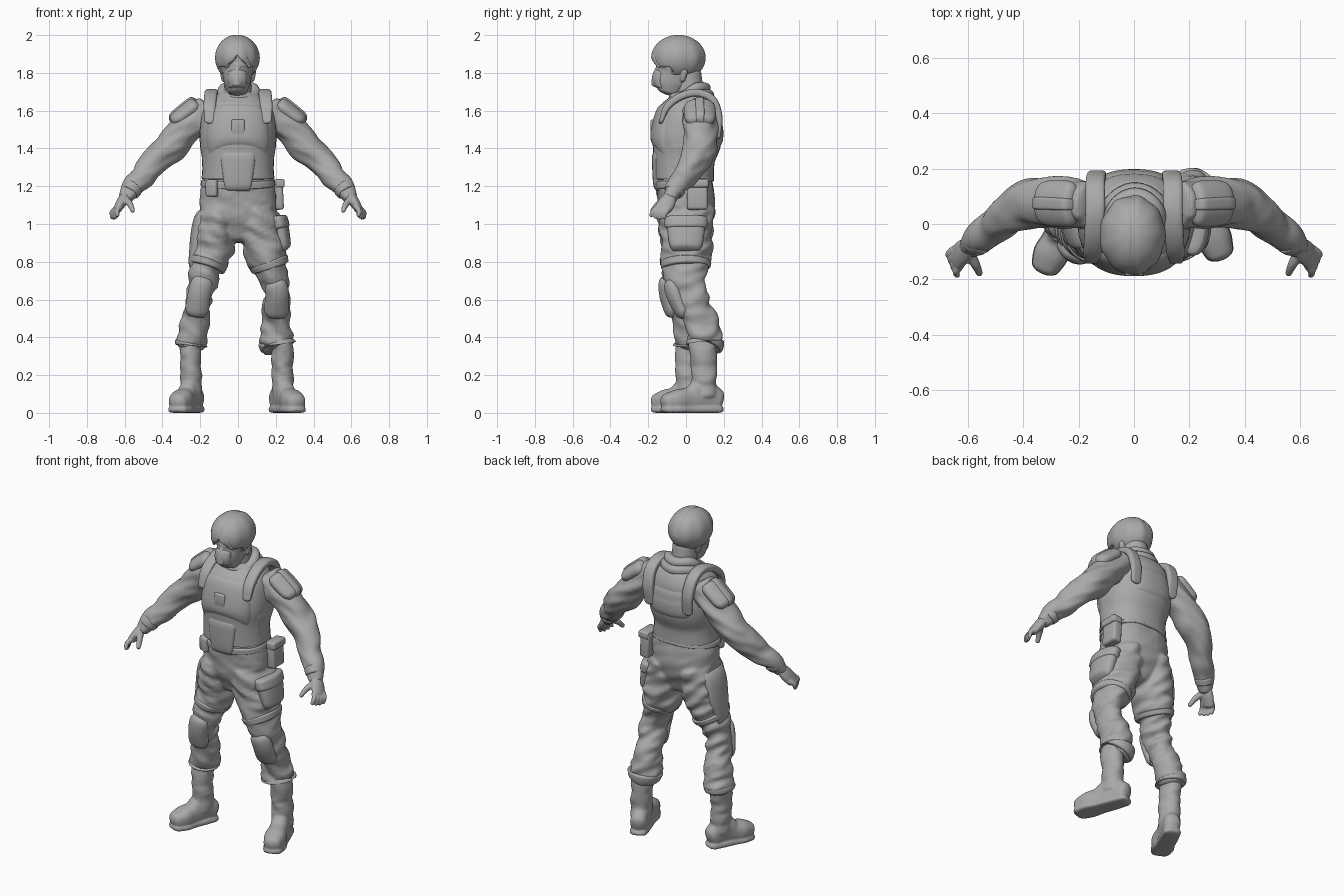
import bpy, bmesh, math
from mathutils import Vector, Matrix, noise

if "Cube" in bpy.data.objects:
    bpy.data.objects.remove(bpy.data.objects["Cube"])

PI = math.pi
FRONT, BACK = -PI / 2, PI / 2
X, Y, Z = Vector((1, 0, 0)), Vector((0, 1, 0)), Vector((0, 0, 1))

grey = bpy.data.materials.new("plain grey")
grey.use_nodes = True
grey.diffuse_color = (.4, .4, .4, 1)
grey.node_tree.nodes["Principled BSDF"].inputs["Base Color"].default_value = grey.diffuse_color


def finish(name, bm, side=1):
    """Turn a bmesh into a smooth grey object, mirrored in x when side is -1."""
    if side < 0:
        bmesh.ops.scale(bm, vec=(-1, 1, 1), verts=bm.verts)
    bmesh.ops.recalc_face_normals(bm, faces=bm.faces)
    mesh = bpy.data.meshes.new(name)
    bm.to_mesh(mesh)
    bm.free()
    mesh.materials.append(grey)
    mesh.shade_smooth()
    mesh.set_sharp_from_angle(angle=math.radians(45))
    obj = bpy.data.objects.new(name, mesh)
    bpy.context.collection.objects.link(obj)
    return obj


def fuse(name, parts, voxel, relax):
    """Merge overlapping closed parts into one soft surface."""
    bm = bmesh.new()
    for part in parts:
        bm.from_mesh(part.data)
        bpy.data.objects.remove(part)
    obj = finish(name, bm)
    remesh = obj.modifiers.new("Fuse", "REMESH")
    remesh.mode, remesh.voxel_size, remesh.use_smooth_shade = "VOXEL", voxel, True
    smooth = obj.modifiers.new("Relax", "SMOOTH")
    smooth.iterations = relax


def skin(name, rows, side=1, closed=True, caps=True):
    """Join rows of points into a surface."""
    bm = bmesh.new()
    grid = [[bm.verts.new(p) for p in row] for row in rows]
    count = len(rows[0])
    for low, high in zip(grid, grid[1:]):
        for i in range(count if closed else count - 1):
            j = (i + 1) % count
            bm.faces.new((low[i], low[j], high[j], high[i]))
    if caps:
        bm.faces.new(grid[0])
        bm.faces.new(grid[-1])
    return finish(name, bm, side)


def spline(rings, s):
    """Smoothly interpolated ring (x, y, z, a, b) at position s."""
    last = len(rings) - 1
    i = max(0, min(int(s), last - 1))
    t = s - i
    p0, p1, p2, p3 = (rings[max(0, min(k, last))] for k in (i - 1, i, i + 1, i + 2))
    return [q + t / 2 * (r - p + t * (2 * p - 5 * q + 4 * r - w + t * (3 * (q - r) + w - p)))
            for p, q, r, w in zip(p0, p1, p2, p3)]


def frame(rings, s, up):
    """Centre, direction, the two section axes and the radii at s."""
    last = len(rings) - 1
    x, y, z, a, b = spline(rings, s)
    ahead, behind = spline(rings, min(s + .05, last)), spline(rings, max(s - .05, 0))
    t = (Vector(ahead[:3]) - Vector(behind[:3])).normalized()
    v = (up - up.dot(t) * t).normalized()
    return Vector((x, y, z)), t, v.cross(t), v, a, b


def point(rings, s, angle, lift=0, up=Y, power=2):
    c, t, u, v, a, b = frame(rings, s, up)
    cs, sn = math.cos(angle), math.sin(angle)
    e = 2 / power
    return (c + u * (a + lift) * math.copysign(abs(cs) ** e, cs)
            + v * (b + lift) * math.copysign(abs(sn) ** e, sn))


def tube(name, rings, side=1, up=Y, power=2, lift=0, fold=0, cap=.02, segs=32, steps=6):
    """Loft through rings with rounded ends and optional cloth folds."""
    last = len(rings) - 1
    rows = []
    body = [(k / steps, 1, 0) for k in range(last * steps + 1)]
    arc = [(math.sin(k * PI / 8), math.cos(k * PI / 8)) for k in (3.6, 3, 2, 1)]
    ends = [(0, r, -d * cap) for d, r in arc]
    tips = [(last, r, d * cap) for d, r in reversed(arc)]
    for s, shrink, push in ends + body + tips:
        c, t = frame(rings, s, up)[:2]
        row = []
        for k in range(segs):
            p = point(rings, s, 2 * PI * k / segs, lift, up, power)
            if fold:
                wave = noise.noise(Vector((p.x * 9, p.y * 9, p.z * 24 + p.x * 12)))
                p += (p - c).normalized() * fold * wave
            row.append(c + (p - c) * shrink + t * push)
        rows.append(row)
    return skin(name, rows, side)


def plate(name, rings, s0, s1, mid, half, thick, side=1, taper=0, arch=0, power=2, curve=.12):
    """Raised pad following a lofted surface; curve rounds its outline."""
    full, n = half > 3, 20
    rows = []
    for i in range(n + 1):
        u = math.sin(PI / 2 * (2 * i / n - 1))
        row = []
        for j in range(2 * n + 1):
            v = j / n - 1 if full else math.sin(PI / 2 * (j / n - 1))
            s = s0 - arch * v * v + (s1 - s0 + arch * v * v) * (u + 1) / 2
            width = half * (1 - taper * (u + 1) / 2) * (1 if full else 1 - curve * u ** 4)
            lift = thick * (1 - u ** 8) * (1 if full else 1 - v ** 8) - .004
            row.append(point(rings, s, mid + v * width, lift, Y, power))
        rows.append(row)
    return skin(name, rows, side, closed=False, caps=False)


def box(name, centre, size, turn=0, lean=0):
    bm = bmesh.new()
    place = (Matrix.Translation(centre) @ Matrix.Rotation(turn, 4, "Z")
             @ Matrix.Rotation(lean, 4, "Y") @ Matrix.Diagonal((*size, 1)))
    bmesh.ops.create_cube(bm, size=1, matrix=place)
    bmesh.ops.bevel(bm, geom=bm.edges[:], offset=min(size) * .25, segments=3,
                    profile=.5, affect="EDGES")
    return finish(name, bm)


# Torso and vest
torso = [(0, 0, .93, .09, .1), (0, 0, 1.05, .185, .145), (0, 0, 1.15, .2, .15),
         (0, -.01, 1.24, .185, .15), (0, -.01, 1.34, .18, .155), (0, .003, 1.44, .195, .175),
         (0, .015, 1.54, .19, .168), (0, .035, 1.62, .165, .142), (0, .045, 1.68, .11, .1)]
suit = [tube("body", torso, power=2.3, fold=.01, cap=.03)]
tube("vest", torso[3:], power=2.3, lift=.008, cap=.01)
plate("belt", torso, 2.6, 2.95, BACK, PI, .012, power=2.3)
plate("chest_plate", torso, 4.45, 6.7, FRONT, 1.1, .022, arch=.6, taper=.2, power=2.3)
plate("abdomen_plate", torso, 4.3, 2.5, FRONT, .55, .02, taper=.4, power=2.3)
plate("back_plate", torso, 4.9, 7, BACK, .8, .02, taper=.2, power=2.3)
box("chest_device", (0, -.17, 1.513), (.07, .035, .08))
for side in (1, -1):
    plate("side_guard", torso, 3.4, 4.9, 0, .5, .014, side, power=2.3)

# Collar and neck
tube("neck", [(0, .04, 1.6, .08, .08), (0, .02, 1.7, .072, .075), (0, .01, 1.8, .068, .07)])
for name, height, radius, thick in (("collar_lower", 1.65, .1, .034),
                                    ("collar_upper", 1.695, .084, .03)):
    tilt = Matrix.Translation((.004, .02, height)) @ Matrix.Rotation(.38, 4, "X")
    rows = [[tilt @ Vector(((radius + thick * math.cos(q)) * math.cos(w),
                            (radius + thick * math.cos(q)) * math.sin(w),
                            thick * math.sin(q) + .008 * math.sin(w * 3)))
             for q in [k * PI / 8 for k in range(16)]]
            for w in [k * PI / 24 for k in range(49)]]
    skin(name, rows, caps=False)

# Head, face mask, ears and hair
head = [(-.004, -.085, 1.705, .055, .07), (-.004, -.075, 1.745, .068, .1),
        (-.004, -.05, 1.8, .08, .105), (-.004, -.04, 1.88, .095, .115)]
skull = [tube("skull", head, cap=.025),
         tube("nose", [(-.004, -.14, 1.835, .012, .014), (-.004, -.158, 1.79, .018, .02),
                       (-.004, -.158, 1.74, .03, .026)], cap=.015)]
for side in (1, -1):
    skull.append(tube("ear", [(.078, -.015, 1.77, .012, .014), (.082, -.01, 1.805, .014, .02)], side))
    skull.append(tube("brow", [(.01, -.145, 1.84, .012, .014), (.065, -.115, 1.845, .012, .012)],
                      side, up=Z))
fuse("head", skull, .006, 5)
plate("face_mask", head, .1, 1.5, FRONT, 1, .014, taper=.2)

bm = bmesh.new()
bmesh.ops.create_uvsphere(bm, u_segments=48, v_segments=40, radius=1)
for v in bm.verts:
    groove = 1 - .035 * math.exp(-(v.co.x / .06) ** 2) * (v.co.z > 0)
    wisps = .02 * math.sin(9 * math.atan2(v.co.x, -v.co.y)) * (1 - abs(v.co.z))
    x, y, z = v.co * (groove + wisps)
    v.co = (x * .118 - .005, y * .143 - .04, z * .122 + 1.88)
    parting = .065 * max(0, 1 - abs(v.co.x + .005) / .06) if v.co.y < -.08 else 0
    hem = 1.83 + parting if v.co.y < -.08 else 1.79 - .2 * max(0, v.co.y)
    v.co.z = max(v.co.z, hem)
finish("hair", bm)
for side in (1, -1):
    tube("fringe_lock", [(.006, -.155, 1.925, .012, .012), (.028, -.162, 1.885, .018, .016),
                         (.06, -.145, 1.835, .008, .008)], side, cap=.01)

# Arms, hands, shoulder pads and vest straps
arm = [(.16, .07, 1.605, .08, .085), (.28, .075, 1.5, .085, .09), (.38, .07, 1.39, .083, .085),
       (.44, .045, 1.33, .076, .08), (.5, -.005, 1.26, .066, .068),
       (.56, -.055, 1.19, .052, .052), (.595, -.085, 1.14, .043, .043)]
palm = [(.592, -.08, 1.15, .03, .034), (.616, -.1, 1.115, .028, .045),
        (.638, -.122, 1.08, .022, .046)]
strap = [(.15, -.13, 1.55, .012, .028), (.15, -.1, 1.62, .018, .032),
         (.145, -.03, 1.675, .02, .034), (.14, .06, 1.695, .02, .035),
         (.14, .14, 1.66, .02, .035), (.135, .175, 1.57, .018, .034),
         (.13, .172, 1.47, .012, .03)]
across = Vector((.35, .85, -.15))
for side in (1, -1):
    suit.append(tube("sleeve", arm, side, fold=.016))
    plate("glove_cuff", arm, 4.9, 5.4, PI, PI, .008, side)
    plate("shoulder_pad", arm, .15, 1.15, PI, 1.15, .03, side, taper=.15, curve=.35)
    plate("shoulder_band", arm, .1, 1.17, PI, .24, .037, side)
    hand = [tube("palm", palm, side)]
    for i in range(4):
        k = 1.5 - i
        root = Vector((.637, -.12, 1.085)) + across * k * .022
        tip = Vector((.652, -.15, 1.032)) + across * k * .027 + Z * abs(k) * .006
        bend = (root + tip) / 2 + Vector((.009, -.004, .003))
        hand.append(tube("finger", [(*root, .015, .015), (*bend, .014, .014), (*tip, .011, .011)],
                         side, cap=.011, segs=12))
    hand.append(tube("thumb", [(.595, -.105, 1.13, .02, .022), (.572, -.145, 1.105, .017, .018),
                               (.557, -.178, 1.07, .012, .013)], side, cap=.01, segs=12))
    fuse("hand", hand, .005, 3)
    tube("vest_strap", strap, side, up=X, power=3.5)

# Legs, lofted from hip to cuff
right_leg = [(-.1, 0, 1.08, .1, .145), (-.118, 0, .98, .112, .145), (-.138, -.005, .86, .108, .13),
             (-.17, -.02, .76, .086, .108), (-.2, -.035, .65, .066, .09),
             (-.215, -.015, .56, .07, .085), (-.23, .015, .45, .08, .085),
             (-.247, .025, .37, .077, .085), (-.25, .025, .345, .066, .075)]
left_leg = [(.1, 0, 1.08, .1, .145), (.12, 0, .98, .115, .145), (.14, 0, .86, .112, .135),
            (.175, 0, .76, .088, .118), (.205, .01, .65, .068, .1), (.205, .045, .56, .075, .09),
            (.205, .085, .45, .083, .087), (.208, .1, .37, .09, .092), (.215, .095, .345, .076, .08)]
for name, leg in (("right", right_leg), ("left", left_leg)):
    suit.append(tube(name + "_trouser_leg", leg, fold=.024, cap=.015))
    plate(name + "_knee_pad", leg, 3.5, 5.3, FRONT, 1.05, .024, curve=.4)
    plate(name + "_thigh_band", leg, 2.6, 2.95, BACK, PI, .015)
    plate(name + "_trouser_cuff", leg, 6.9, 7.5, BACK, PI, .014)
fuse("jumpsuit", suit, .009, 5)

# Boots
for name, top, heel, toe in (
        ("right", (-.252, .022, .38), Vector((-.225, .065, 0)), Vector((-.318, -.15, 0))),
        ("left", (.235, .09, .38), Vector((.21, .165, 0)), Vector((.307, -.1, 0)))):
    ankle = heel.lerp(toe, .26)
    foot = [(0, .048, .12), (.3, .052, .17), (.55, .053, .13), (.8, .062, .115), (1, .052, .095)]
    rings = [(*heel.lerp(toe, f).xy, h / 2 + .008, w, h / 2) for f, w, h in foot]
    sole = [(*heel.lerp(toe, f).xy, .018, w + .003, .018) for f, w, h in foot]
    fuse(name + "_boot", [
        tube("shaft", [(*top, .058, .075), (ankle.x, ankle.y, .22, .056, .068),
                       (ankle.x, ankle.y, .09, .056, .068)], fold=.01),
        tube("foot", rings, up=Z, power=2.4, cap=.032),
        tube("sole", sole, up=Z, power=4, cap=.034)], .007, 3)
    plate(name + "_toe_cap", rings, 3.0, 4, BACK, 1.3, .007)

# Pouches and thigh gear
plate("left_thigh_pouch", left_leg, .65, 2.4, PI, .8, .036, taper=.2)
plate("left_thigh_flap", left_leg, .6, 1.2, PI, .84, .042)
plate("right_thigh_plate", right_leg, .3, 3.2, 0, .75, .018, taper=.2)
box("left_belt_pouch", (.21, .06, 1.15), (.06, .11, .15), lean=-.05)
box("left_belt_pouch_lid", (.214, .06, 1.215), (.066, .118, .045), lean=-.05)
box("right_belt_pouch", (-.135, -.125, 1.19), (.065, .05, .09), turn=-.5)
